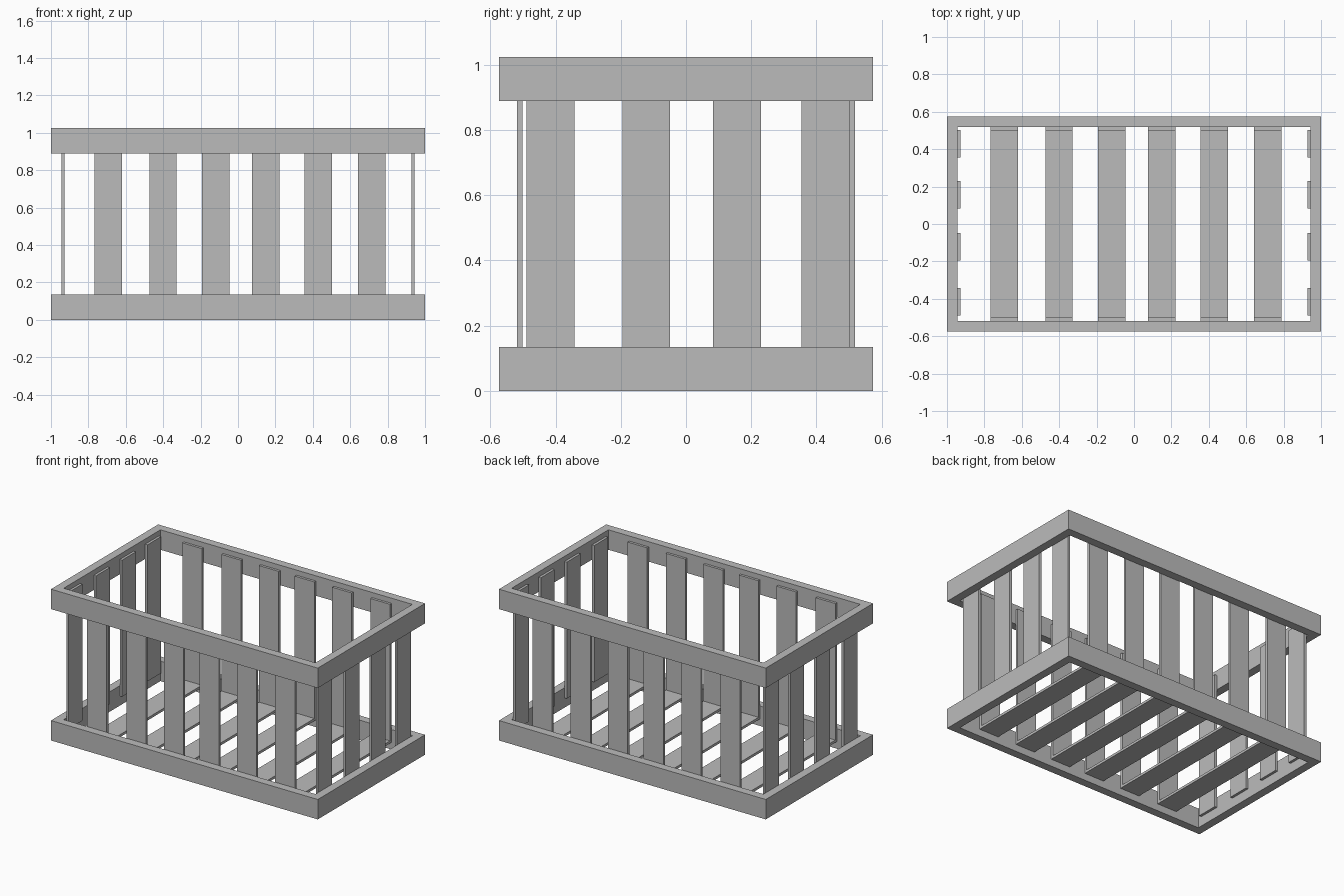
import bpy
import bmesh

cube = bpy.data.objects.get("Cube")
if cube:
    bpy.data.objects.remove(cube, do_unlink=True)

grey = bpy.data.materials.new("plain_grey")
grey.use_nodes = True
colour = (0.5, 0.5, 0.5, 1)
grey.diffuse_color = colour
grey.node_tree.nodes["Principled BSDF"].inputs["Base Color"].default_value = colour

OUT_X, OUT_Y = 1.0, 0.574      # outer half sizes of the rails
IN_X, IN_Y = 0.944, 0.518      # inner half sizes of the rails
RAIL_H, TOP = 0.135, 1.025
THICK, WIDTH = 0.017, 0.147    # slat section
FLOOR_Z = 0.048
SLAT_BOTTOM, SLAT_TOP = FLOOR_Z + THICK, 0.99


def finish(name, bm):
    bmesh.ops.recalc_face_normals(bm, faces=bm.faces)
    mesh = bpy.data.meshes.new(name)
    bm.to_mesh(mesh)
    bm.free()
    mesh.materials.append(grey)
    obj = bpy.data.objects.new(name, mesh)
    bpy.context.collection.objects.link(obj)
    return obj


def box(name, x0, x1, y0, y1, z0, z1):
    bm = bmesh.new()
    bmesh.ops.create_cube(bm, size=1)
    bmesh.ops.scale(bm, vec=(x1 - x0, y1 - y0, z1 - z0), verts=bm.verts)
    bmesh.ops.translate(bm, vec=((x0 + x1) / 2, (y0 + y1) / 2, (z0 + z1) / 2), verts=bm.verts)
    return finish(name, bm)


def rail_ring(name, z0, z1):
    # Rectangular section carried around four mitred corners
    bm = bmesh.new()
    section = [(OUT_X, OUT_Y, z0), (OUT_X, OUT_Y, z1), (IN_X, IN_Y, z1), (IN_X, IN_Y, z0)]
    corners = [(1, 1), (-1, 1), (-1, -1), (1, -1)]
    loops = [[bm.verts.new((sx * x, sy * y, z)) for x, y, z in section] for sx, sy in corners]
    for i in range(4):
        a, b = loops[i], loops[(i + 1) % 4]
        for j in range(4):
            k = (j + 1) % 4
            bm.faces.new((a[j], a[k], b[k], b[j]))
    return finish(name, bm)


# Upper and lower rails
rail_ring("bottom_rail", 0, RAIL_H)
rail_ring("top_rail", TOP - RAIL_H, TOP)

# Floor slats with matching front and back wall slats
half = WIDTH / 2
for i, x in enumerate((-0.695, -0.401, -0.119, 0.148, 0.428, 0.715), 1):
    box(f"floor_slat_{i}", x - half, x + half, -IN_Y, IN_Y, FLOOR_Z, SLAT_BOTTOM)
    box(f"front_slat_{i}", x - half, x + half, -IN_Y, THICK - IN_Y, SLAT_BOTTOM, SLAT_TOP)
    box(f"back_slat_{i}", x - half, x + half, IN_Y - THICK, IN_Y, SLAT_BOTTOM, SLAT_TOP)

# End wall slats
for i, y in enumerate((-0.416, -0.122, 0.157, 0.428), 1):
    box(f"right_slat_{i}", -IN_X, THICK - IN_X, y - half, y + half, SLAT_BOTTOM, SLAT_TOP)
    box(f"left_slat_{i}", IN_X - THICK, IN_X, y - half, y + half, SLAT_BOTTOM, SLAT_TOP)
